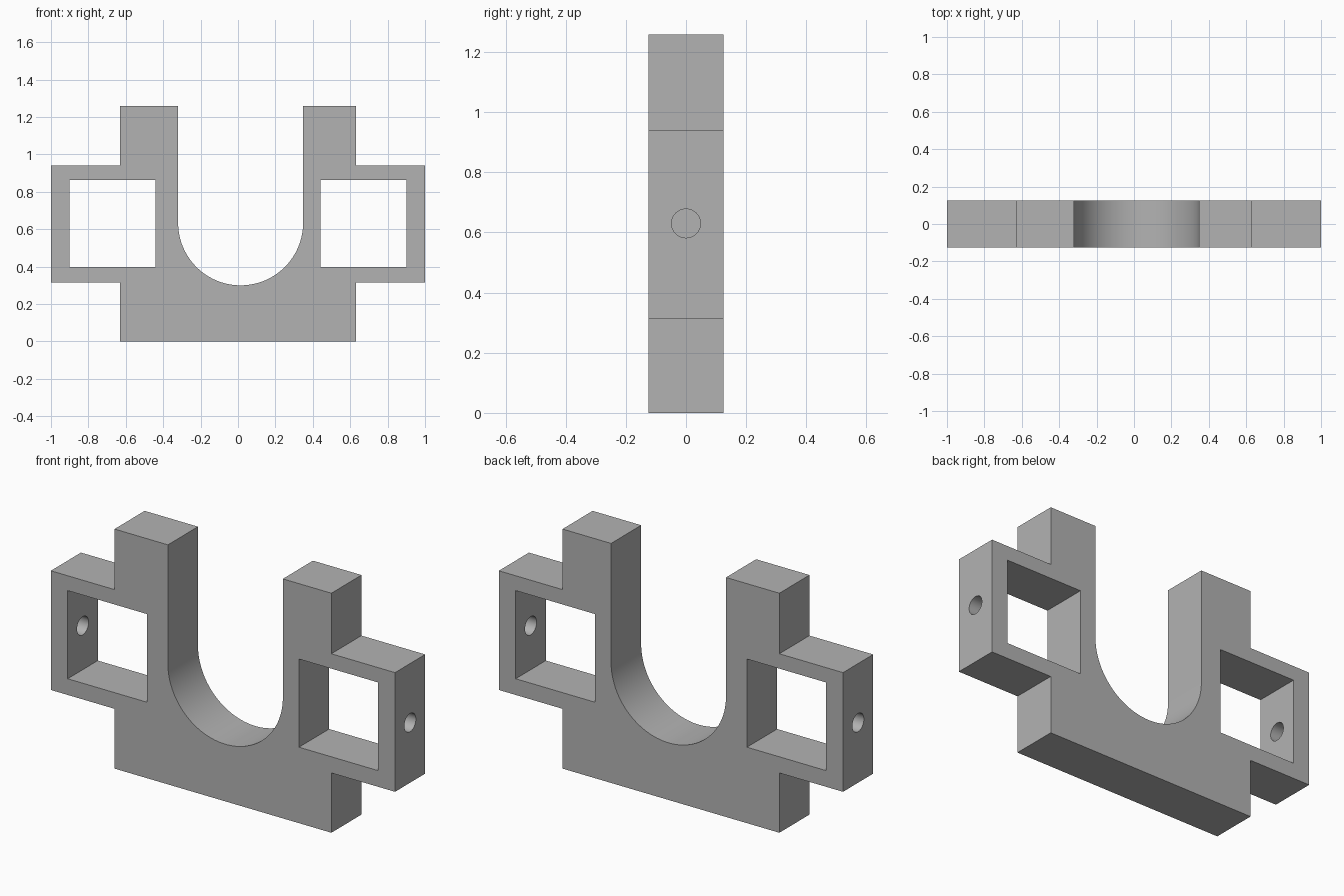
import bpy, bmesh, math
from mathutils import Matrix

if "Cube" in bpy.data.objects:
    bpy.data.objects.remove(bpy.data.objects["Cube"])

HALF_DEPTH = 0.125
AXIS_Z = 0.63
SLOT_X, SLOT_Z, SLOT_R = 0.014, 0.634, 0.334

grey = bpy.data.materials.new("plain grey")
grey.use_nodes = True
grey.diffuse_color = (0.45, 0.45, 0.45, 1)
grey.node_tree.nodes["Principled BSDF"].inputs["Base Color"].default_value = grey.diffuse_color


def make_object(name, bm):
    bmesh.ops.recalc_face_normals(bm, faces=bm.faces)
    mesh = bpy.data.meshes.new(name)
    bm.to_mesh(mesh)
    bm.free()
    mesh.materials.append(grey)
    obj = bpy.data.objects.new(name, mesh)
    bpy.context.collection.objects.link(obj)
    return obj


def extrude_profile(name, points, half_depth):
    """Extrude an x-z outline symmetrically along y."""
    bm = bmesh.new()
    face = bm.faces.new([bm.verts.new((x, -half_depth, z)) for x, z in points])
    geom = bmesh.ops.extrude_face_region(bm, geom=[face])["geom"]
    verts = [v for v in geom if isinstance(v, bmesh.types.BMVert)]
    bmesh.ops.translate(bm, verts=verts, vec=(0, 2 * half_depth, 0))
    return make_object(name, bm)


def cut(target, cutter):
    cutter.hide_render = True
    mod = target.modifiers.new(cutter.name, 'BOOLEAN')
    mod.operation = 'DIFFERENCE'
    mod.solver = 'EXACT'
    mod.object = cutter
    bpy.context.view_layer.objects.active = target
    bpy.ops.object.modifier_apply(modifier=mod.name)
    bpy.data.objects.remove(cutter)


# Stepped outline of the right half, mirrored, with the U-shaped cradle
side = [(0.63, 0), (0.63, 0.314), (1, 0.314), (1, 0.94), (0.63, 0.94), (0.63, 1.258)]
arc = []
for i in range(65):
    a = -math.pi * i / 64
    arc.append((SLOT_X + SLOT_R * math.cos(a), SLOT_Z + SLOT_R * math.sin(a)))
cradle = [(SLOT_X + SLOT_R, 1.258)] + arc + [(SLOT_X - SLOT_R, 1.258)]
outline = side + cradle + [(-x, z) for x, z in reversed(side)]
bracket = extrude_profile("cradle_bracket", outline, HALF_DEPTH)

for s in (-1, 1):
    # Square window in each ear
    window = [(s * x, z) for x, z in ((0.442, 0.399), (0.902, 0.399), (0.902, 0.862), (0.442, 0.862))]
    cut(bracket, extrude_profile("window_cutter", window, 0.3))

    # Round bolt hole through the outer wall of each ear
    bm = bmesh.new()
    bmesh.ops.create_cone(bm, cap_ends=True, segments=40, radius1=0.048, radius2=0.048, depth=0.4,
                          matrix=Matrix.Translation((s * 0.95, 0, AXIS_Z)) @ Matrix.Rotation(math.pi / 2, 4, 'Y'))
    cut(bracket, make_object("bolt_hole_cutter", bm))

# Smooth the curved walls, keep the corners crisp
bpy.ops.object.select_all(action='DESELECT')
bracket.select_set(True)
bpy.context.view_layer.objects.active = bracket
bpy.ops.object.shade_smooth_by_angle(angle=math.radians(30))
